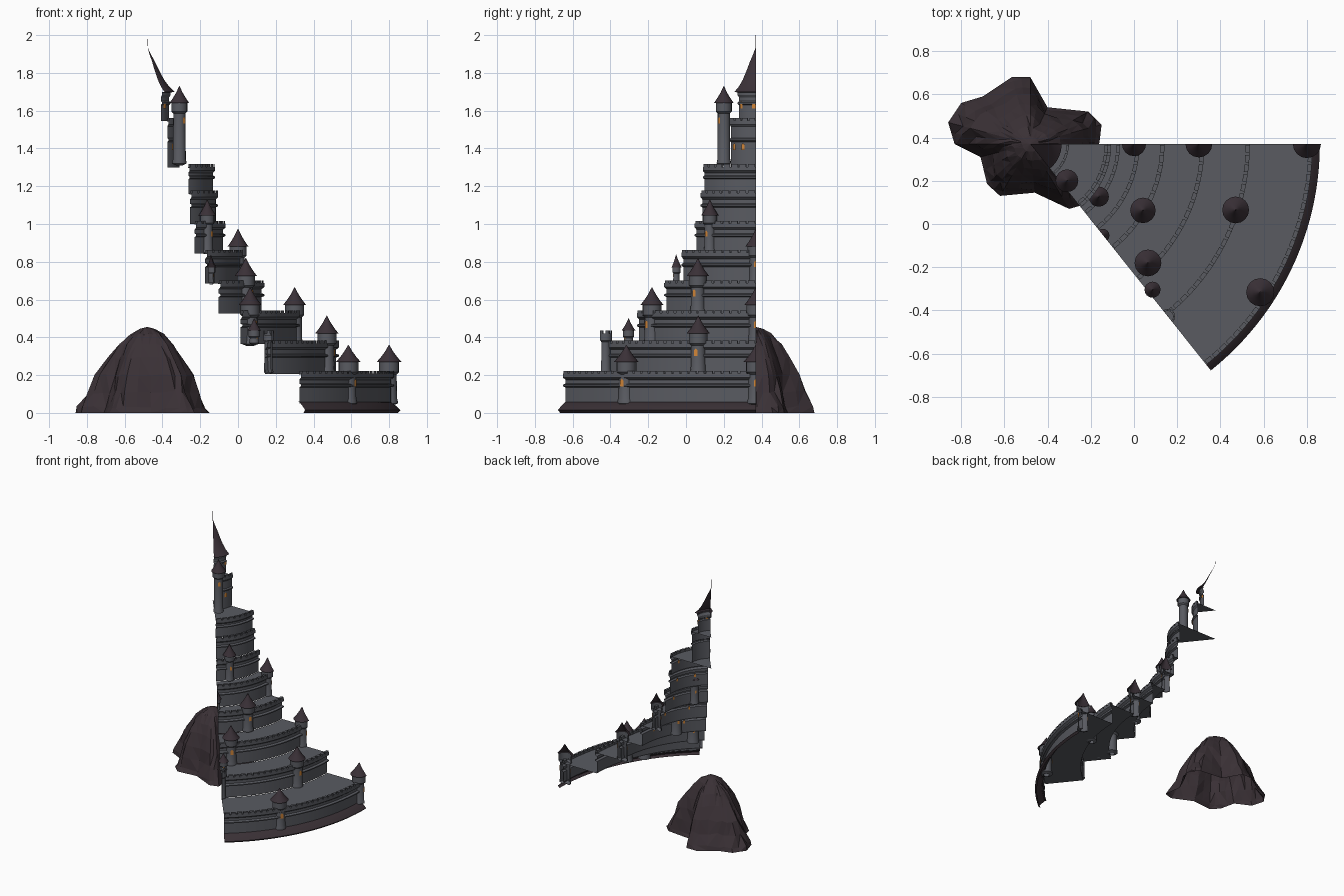
import bpy, bmesh, random
from math import radians, cos, sin, tau, pi, atan2, hypot
from mathutils import Vector

cube = bpy.data.objects.get("Cube")
if cube:
    bpy.data.objects.remove(cube, do_unlink=True)

AX, AY = -0.48, 0.37           # axis of the tower
A0, A1 = -tau / 7, 0.0         # the slice is a seventh of a circle


def material(name, rgb):
    m = bpy.data.materials.new(name)
    m.use_nodes = True
    m.diffuse_color = (*rgb, 1)
    bsdf = m.node_tree.nodes["Principled BSDF"]
    bsdf.inputs["Base Color"].default_value = (*rgb, 1)
    bsdf.inputs["Roughness"].default_value = 0.9
    return m


STONE = material("grey stone", (0.10, 0.104, 0.12))
SLATE = material("plum slate", (0.042, 0.03, 0.038))
ROCK = material("dark rock", (0.042, 0.03, 0.036))
GLOW = material("orange window", (0.65, 0.24, 0.04))


def finish(bm, name, mats, smooth=True):
    me = bpy.data.meshes.new(name)
    bm.to_mesh(me)
    bm.free()
    for m in mats:
        me.materials.append(m)
    if smooth:
        me.shade_smooth()
        me.set_sharp_from_angle(angle=radians(30))
    ob = bpy.data.objects.new(name, me)
    bpy.context.collection.objects.link(ob)
    return ob


def revolve(bm, profile, cx, cy, a0, a1, n, mat=0):
    """Sweep (radius, height) points, listed bottom to top outside, about an upright axis."""
    full = abs(a1 - a0 - tau) < 1e-6
    cols = n if full else n + 1
    rows = []
    for r, z in profile:
        angles = [a0 + (a1 - a0) * j / n for j in range(cols)]
        rows.append([bm.verts.new((cx + r * cos(a), cy + r * sin(a), z)) for a in angles])
    for low, high in zip(rows, rows[1:]):
        for j in range(n):
            k = (j + 1) % cols
            bm.faces.new((low[j], low[k], high[k], high[j])).material_index = mat


def window(bm, cx, cy, r, a, z, w, h, mat):
    """A pointed pane facing away from the axis (cx, cy)."""
    c = Vector((cx + r * cos(a), cy + r * sin(a), z))
    t = Vector((-sin(a), cos(a), 0))
    pts = [(-w, -h), (w, -h), (w, h * 0.5), (0, h), (-w, h * 0.5)]
    f = bm.faces.new([bm.verts.new(c + t * u + Vector((0, 0, v))) for u, v in pts])
    f.material_index = mat


def clip(bm, angle, keep):
    """Cut away what lies beyond one side of the slice."""
    normal = Vector((-sin(angle), cos(angle), 0)) * keep
    bmesh.ops.bisect_plane(bm, geom=bm.verts[:] + bm.edges[:] + bm.faces[:],
                           plane_co=(AX, AY, 0), plane_no=normal, clear_outer=True)


# Terraces: wall radius, foot height, floor height
TIERS = [(1.30, 0.05, 0.205), (1.01, 0.205, 0.365), (0.80, 0.365, 0.525),
         (0.615, 0.525, 0.685), (0.50, 0.685, 0.845), (0.41, 0.845, 1.00),
         (0.37, 1.00, 1.16), (0.355, 1.16, 1.30), (0.175, 1.30, 1.545),
         (0.12, 1.545, 1.70)]

for i, (R, zb, zf) in enumerate(TIERS):
    last = i == len(TIERS) - 1
    inner = TIERS[i + 1][0] - 0.01 if i < 7 else 0.0005
    k = min(1, 0.4 + R)
    body, lip = R - 0.01 * k, R + 0.006 * k
    mid = zb + (zf - zb) * 0.55
    profile = [(body, zb), (body, mid), (lip, mid + 0.006), (lip, mid + 0.014),
               (body, mid + 0.02), (body, zf - 0.03), (lip, zf - 0.018)]
    if last:
        profile.append((lip, zf))
    else:
        profile += [(lip, zf + 0.003), (R - 0.014 * k, zf + 0.003),
                    (R - 0.014 * k, zf - 0.003), (inner, zf - 0.003)]
    bm = bmesh.new()
    revolve(bm, profile, AX, AY, A0, A1, 24)
    # panes on the inside of the walls
    if 3 <= i <= 7:
        for deg in (-12, -36):
            window(bm, AX, AY, body - 0.006, radians(deg), mid, 0.007, 0.014, 1)
    if i == 8:
        for deg in (-23, -40):
            window(bm, AX, AY, R + 0.002, radians(deg), 1.41, 0.009, 0.018, 1)
    if last:
        for deg in (-5, -40):
            window(bm, AX, AY, R, radians(deg), 1.63, 0.009, 0.018, 1)
    finish(bm, f"terrace_{i + 1}", [STONE, GLOW])

    # battlements along the rim
    if not last:
        bm = bmesh.new()
        count = max(4, round(R * -A0 / 0.045))
        step = (A1 - A0) / count
        r0, r1 = R - 0.014 * k, lip
        for j in range(count):
            a = A0 + j * step
            z0, z1 = zf + 0.002, zf + 0.017
            ring = [(r1, z0), (r1, z1), (r0, z1), (r0, z0)]
            revolve(bm, ring, AX, AY, a + step * 0.12, a + step * 0.88, 2)
        bmesh.ops.holes_fill(bm, edges=[e for e in bm.edges if e.is_boundary], sides=4)
        finish(bm, f"battlement_{i + 1}", [STONE])

# Rocky skirt under the lowest wall
bm = bmesh.new()
revolve(bm, [(1.325, 0.0), (1.34, 0.015), (1.325, 0.03), (1.295, 0.055), (1.28, 0.06)],
        AX, AY, A0, A1, 24)
finish(bm, "foundation_skirt", [ROCK])

# Swept top roof ending in a needle
bm = bmesh.new()
revolve(bm, [(0.115, 1.695), (0.145, 1.70), (0.115, 1.728), (0.088, 1.765), (0.064, 1.81),
             (0.04, 1.86), (0.018, 1.90), (0.004, 1.93), (0.0015, 2.0)],
        AX, AY, A0, A1, 16)
finish(bm, "spire_roof", [SLATE])


def turret(name, dist, deg, z0, eave, tip, r, side=None, pane=None, roofed=True):
    a = radians(deg)
    cx, cy = AX + dist * cos(a), AY + dist * sin(a)
    neck = eave - r * 1.3
    bm = bmesh.new()
    revolve(bm, [(r * 0.5, z0 - 0.01), (r * 1.12, z0), (r * 1.08, z0 + r * 0.4), (r, z0 + r * 0.6),
                 (r * 0.95, neck - r * 0.3), (r * 1.25, neck), (r * 1.25, eave)],
            cx, cy, 0, tau, 16)
    if roofed:
        h = tip - eave
        revolve(bm, [(r * 1.2, eave), (r * 1.55, eave), (r * 1.0, eave + h * 0.3),
                     (r * 0.5, eave + h * 0.62), (0.001, tip)], cx, cy, 0, tau, 16, 1)
    else:
        # open top with merlons
        revolve(bm, [(r * 1.25, eave), (r * 0.9, eave), (r * 0.9, eave - 0.01),
                     (0.001, eave - 0.01)], cx, cy, 0, tau, 16)
        for j in range(6):
            b = j * tau / 6
            revolve(bm, [(r * 1.25, eave), (r * 1.25, tip), (r * 0.9, tip), (r * 0.9, eave)],
                    cx, cy, b, b + tau / 10, 2)
    if pane:
        window(bm, cx, cy, r * 1.06, a, pane, r * 0.26, r * 0.5, 2)
        window(bm, cx, cy, r * 1.06, a + pi, pane, r * 0.2, r * 0.4, 2)
    if side == "back":
        clip(bm, A1, 1)
    elif side == "end":
        clip(bm, A0, -1)
    finish(bm, name, [STONE, SLATE, GLOW])


turret("gate_turret", 1.28, 0, 0.05, 0.27, 0.36, 0.042, "back", 0.16)
turret("outer_turret", 1.266, -32.8, 0.05, 0.27, 0.36, 0.042, None, 0.16)
turret("second_turret", 0.998, -17.8, 0.205, 0.42, 0.515, 0.04, None, 0.32)
turret("second_small_turret", 0.88, -50, 0.37, 0.435, 0.50, 0.024, None, 0.405)
turret("second_bartizan", 1.02, -51.43, 0.215, 0.42, 0.437, 0.028, "end", None, False)
turret("third_back_turret", 0.78, 0, 0.365, 0.57, 0.665, 0.04, "back", 0.47)
turret("third_turret", 0.774, -45.3, 0.365, 0.57, 0.665, 0.04, None, 0.47)
turret("fourth_turret", 0.605, -30.5, 0.53, 0.725, 0.82, 0.038, None, 0.635)
turret("fifth_back_turret", 0.48, 0, 0.685, 0.88, 0.975, 0.036, "back", 0.79)
turret("fifth_small_turret", 0.54, -51.6, 0.69, 0.77, 0.84, 0.02, "end", 0.73)
turret("sixth_turret", 0.40, -37.5, 0.85, 1.045, 1.13, 0.03, None, 0.95)
turret("keep_turret", 0.24, -45, 1.32, 1.64, 1.73, 0.034, None, 1.55)

# Craggy hill, lofted from its footprint towards the peak
FOOT = [(-.16, .375), (-.15, .46), (-.21, .52), (-.4, .54), (-.48, .68), (-.565, .68),
        (-.7, .59), (-.8, .56), (-.86, .47), (-.83, .37), (-.71, .31), (-.68, .185),
        (-.62, .13), (-.46, .145), (-.3, .07), (-.23, .09), (-.25, .23)]
# height, spread, share of the footprint shape kept
RINGS = [(0.0, 1.0, 1.0), (0.03, 0.95, 1.0), (0.11, 0.84, 0.95), (0.2, 0.73, 0.85),
         (0.29, 0.58, 0.7), (0.36, 0.43, 0.55), (0.415, 0.27, 0.4), (0.445, 0.12, 0.2)]
random.seed(4)
bm = bmesh.new()
outline = []
for p, q in zip(FOOT, FOOT[1:] + FOOT[:1]):
    outline += [p, ((p[0] + q[0]) / 2, (p[1] + q[1]) / 2)]
rows = []
for n, (z, s, keep) in enumerate(RINGS):
    row = []
    for x, y in outline:
        a, d = atan2(y - AY, x - AX), hypot(x - AX, y - AY)
        d = s * (d * keep + 0.31 * (1 - keep))
        if n:
            d *= random.uniform(0.96, 1.04)
        lift = random.uniform(-0.008, 0.008) if 0 < n < 7 else 0
        row.append(bm.verts.new((AX + d * cos(a), AY + d * sin(a), z + lift)))
    rows.append(row)
count = len(outline)
for low, high in zip(rows, rows[1:]):
    for j in range(count):
        k = (j + 1) % count
        bm.faces.new((low[j], low[k], high[k], high[j]))
peak = bm.verts.new((AX, AY, 0.455))
for j in range(count):
    bm.faces.new((rows[-1][j], rows[-1][(j + 1) % count], peak))
bmesh.ops.triangulate(bm, faces=bm.faces[:])
finish(bm, "rocky_hill", [ROCK], smooth=False)
